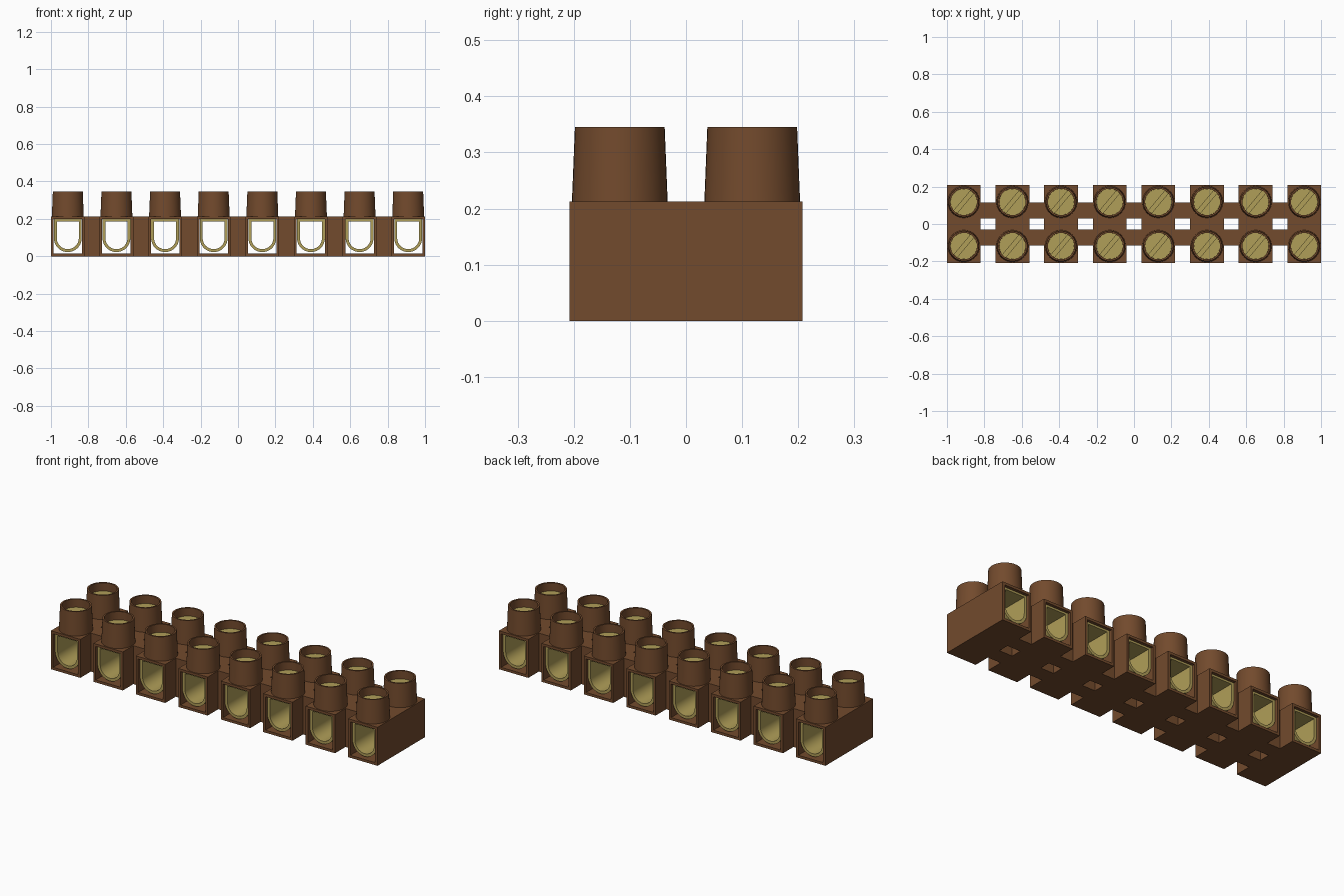
import bpy, bmesh, math

cube = bpy.data.objects.get("Cube")
if cube:
    bpy.data.objects.remove(cube, do_unlink=True)


def material(name, rgb):
    m = bpy.data.materials.new(name)
    m.use_nodes = True
    color = (*rgb, 1.0)
    m.diffuse_color = color
    m.node_tree.nodes["Principled BSDF"].inputs["Base Color"].default_value = color
    return m


BROWN = material("brown plastic", (0.17, 0.069, 0.026))
BRASS = material("brass", (0.434, 0.342, 0.098))

CELLS, PITCH = 8, 0.26
HALF_W, HALF_D, HEIGHT = 0.09, 0.208, 0.213
POST_Y, POST_TOP = 0.118, 0.345


def mesh_from(name, bm, mat):
    bmesh.ops.recalc_face_normals(bm, faces=bm.faces)
    me = bpy.data.meshes.new(name)
    bm.to_mesh(me)
    bm.free()
    me.materials.append(mat)
    return me


def place(name, me, x=0.0, y=0.0):
    ob = bpy.data.objects.new(name, me)
    ob.location = (x, y, 0)
    bpy.context.collection.objects.link(ob)
    return ob


def tube(name, outer, inner, half_len, mat):
    """Hollow profile in x-z, extruded along y."""
    bm = bmesh.new()
    rings = [[bm.verts.new((x, y, z)) for x, z in loop]
             for loop, y in ((outer, -half_len), (outer, half_len),
                             (inner, half_len), (inner, -half_len))]
    n = len(outer)
    for a, b in zip(rings, rings[1:] + rings[:1]):
        for i in range(n):
            j = (i + 1) % n
            bm.faces.new((a[i], a[j], b[j], b[i]))
    return mesh_from(name, bm, mat)


def prism(bm, pts, z0, z1):
    """Solid prism standing on an x-y outline."""
    lo = [bm.verts.new((x, y, z0)) for x, y in pts]
    hi = [bm.verts.new((x, y, z1)) for x, y in pts]
    bm.faces.new(lo)
    bm.faces.new(hi)
    for i in range(len(pts)):
        j = (i + 1) % len(pts)
        bm.faces.new((lo[i], lo[j], hi[j], hi[i]))


def rect(hw, z0, z1):
    return [(-hw, z1), (-hw, z0), (hw, z0), (hw, z1)]


def u_shape(r, top, center_z, steps=20):
    arc = [(r * math.cos(t), center_z + r * math.sin(t))
           for t in (math.pi + math.pi * i / steps for i in range(steps + 1))]
    return [(-r, top)] + arc + [(r, top)]


def lathe(name, profile, mat, seg=40):
    """Closed radius-height profile turned around z."""
    bm = bmesh.new()
    rings = [[bm.verts.new((r * math.cos(2 * math.pi * i / seg),
                            r * math.sin(2 * math.pi * i / seg), z))
              for i in range(seg)] for r, z in profile]
    for a, b in zip(rings, rings[1:] + rings[:1]):
        for i in range(seg):
            j = (i + 1) % seg
            bm.faces.new((a[i], a[j], b[j], b[i]))
    return mesh_from(name, bm, mat)


def screw_mesh(r=0.0705, z0=0.205, slot_z=0.285, top=0.30, half_slot=0.011):
    """Round screw with a diagonal slot across its head."""
    bm = bmesh.new()
    turn = math.radians(50)
    prism(bm, [(r * math.cos(2 * math.pi * i / 40), r * math.sin(2 * math.pi * i / 40))
               for i in range(40)], z0, slot_z)
    edge = math.asin(half_slot / r)
    for side in (0, math.pi):
        angles = [turn + side + edge + (math.pi - 2 * edge) * i / 20 for i in range(21)]
        prism(bm, [(r * math.cos(a), r * math.sin(a)) for a in angles], slot_z, top)
    return mesh_from("screw", bm, BRASS)


# Shared part meshes
cell = tube("cell", rect(HALF_W, 0, HEIGHT), rect(0.076, 0.014, 0.199), HALF_D, BROWN)
sleeve = tube("sleeve", u_shape(0.0745, 0.198, 0.097), u_shape(0.059, 0.187, 0.097),
              HALF_D - 0.015, BRASS)
post = lathe("post", [(0.0855, 0.208), (0.080, POST_TOP), (0.071, POST_TOP), (0.071, 0.208)], BROWN)
screw = screw_mesh()
bm = bmesh.new()
gap = PITCH / 2 - HALF_W + 0.002
prism(bm, [(-gap, -0.043), (gap, -0.043), (gap, 0.043), (-gap, 0.043)], 0, HEIGHT)
bridge = mesh_from("bridge", bm, BROWN)

smooth = []
for i in range(CELLS):
    x = (i - (CELLS - 1) / 2) * PITCH
    place(f"terminal_cell_{i + 1}", cell, x)
    smooth.append(place(f"brass_sleeve_{i + 1}", sleeve, x))
    for side, s in (("front", -1), ("back", 1)):
        smooth.append(place(f"{side}_screw_post_{i + 1}", post, x, s * POST_Y))
        smooth.append(place(f"{side}_screw_{i + 1}", screw, x, s * POST_Y))
        # Webs joining neighbouring cells
        if i < CELLS - 1:
            place(f"{side}_bridge_{i + 1}", bridge, x + PITCH / 2, s * 0.073)

# Smooth the round parts, keeping their rims sharp
bpy.ops.object.select_all(action='DESELECT')
for ob in smooth:
    ob.select_set(True)
bpy.context.view_layer.objects.active = smooth[0]
bpy.ops.object.shade_smooth_by_angle(angle=math.radians(30))
